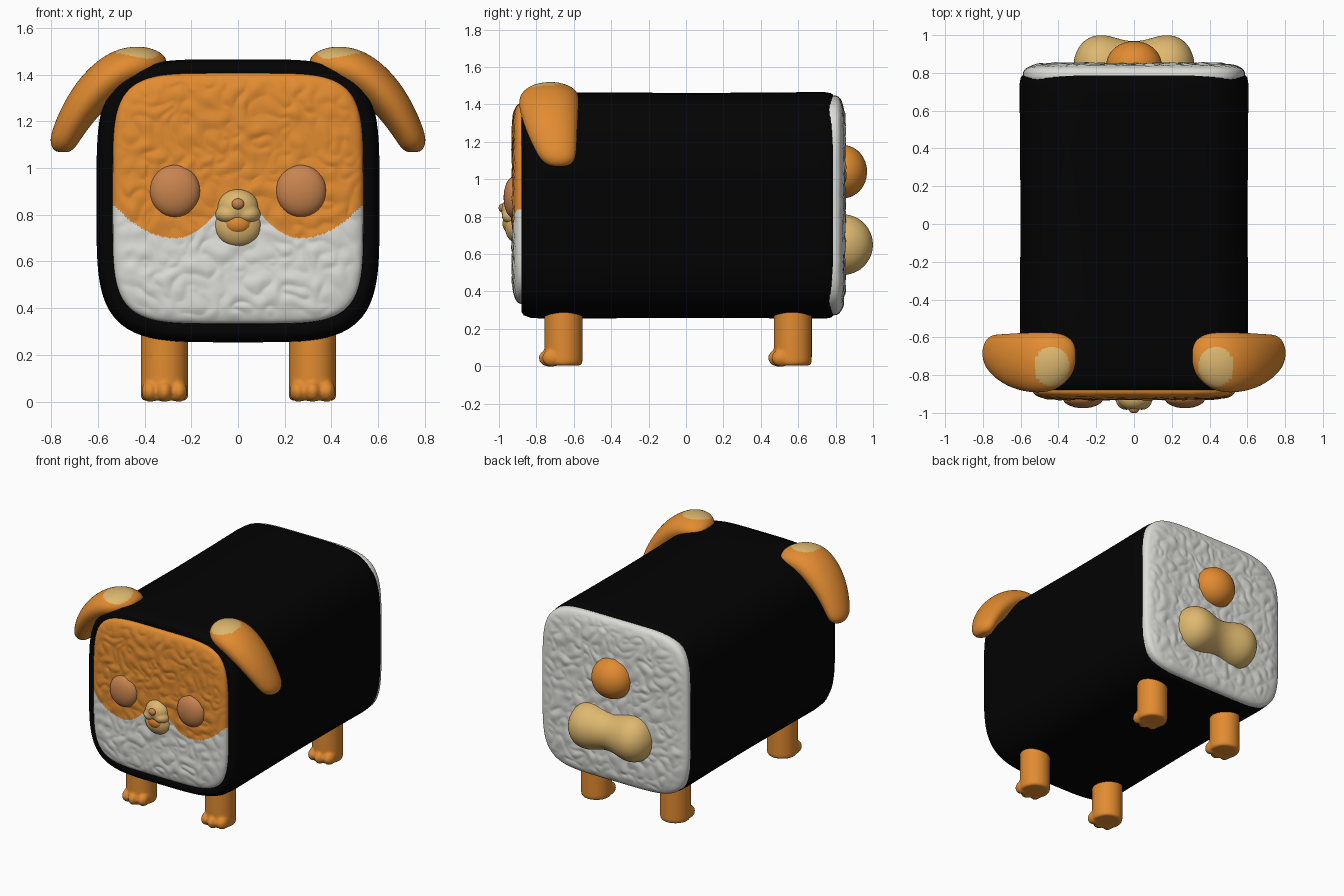
import bpy, bmesh, math
from mathutils import Vector, Matrix, noise

if "Cube" in bpy.data.objects:
    bpy.data.objects.remove(bpy.data.objects["Cube"])


def material(name, r, g, b):
    m = bpy.data.materials.new(name)
    m.diffuse_color = (r, g, b, 1)
    m.use_nodes = True
    m.node_tree.nodes["Principled BSDF"].inputs["Base Color"].default_value = m.diffuse_color
    return m


BLACK = material("seaweed black", 0.0008, 0.0008, 0.0008)
WHITE = material("rice white", 0.72, 0.72, 0.69)
ORANGE = material("fur orange", 0.76, 0.26, 0.03)
TAN = material("light tan", 0.73, 0.48, 0.16)
BROWN = material("soft brown", 0.58, 0.23, 0.078)


def finish(name, bm, mats, subsurf=0, angle=180, voxel=0):
    """Turn a bmesh into a smooth shaded object, optionally fusing its pieces."""
    bmesh.ops.recalc_face_normals(bm, faces=bm.faces)
    me = bpy.data.meshes.new(name)
    bm.to_mesh(me)
    bm.free()
    ob = bpy.data.objects.new(name, me)
    bpy.context.collection.objects.link(ob)
    for m in mats:
        me.materials.append(m)
    bpy.ops.object.select_all(action='DESELECT')
    ob.select_set(True)
    bpy.context.view_layer.objects.active = ob
    if subsurf:
        ob.modifiers.new("Subdivision", 'SUBSURF').levels = subsurf
    if voxel:
        mod = ob.modifiers.new("Fuse", 'REMESH')
        mod.mode = 'VOXEL'
        mod.voxel_size = voxel
        ob.modifiers.new("Soften", 'SMOOTH').iterations = 4
    for mod in list(ob.modifiers):
        bpy.ops.object.modifier_apply(modifier=mod.name)
    bpy.ops.object.shade_smooth_by_angle(angle=math.radians(angle))
    return ob


def loft(rings):
    """Skin a list of closed rings and cap both ends."""
    bm = bmesh.new()
    vs = [[bm.verts.new(p) for p in ring] for ring in rings]
    n = len(vs[0])
    for a, b in zip(vs, vs[1:]):
        for i in range(n):
            j = (i + 1) % n
            bm.faces.new((a[i], a[j], b[j], b[i]))
    bm.faces.new(vs[0])
    bm.faces.new(vs[-1])
    return bm


def add_ball(bm, centre, radii, seg=32):
    mat = Matrix.Translation(centre) @ Matrix.Diagonal((*radii, 1))
    bmesh.ops.create_uvsphere(bm, u_segments=seg, v_segments=seg // 2, radius=1, matrix=mat)
    return bm


def ellipsoid(name, centre, radii, mat, seg=32):
    return finish(name, add_ball(bmesh.new(), centre, radii, seg), [mat])


def squircle(half, cz, y, power, count):
    """Rounded square ring in the xz plane."""
    pts = []
    for i in range(count):
        a = 2 * math.pi * (i + 0.5) / count
        c, s = math.cos(a), math.sin(a)
        r = half / (abs(c) ** power + abs(s) ** power) ** (1 / power)
        pts.append(Vector((r * c, y, cz + r * s)))
    return pts


# Seaweed wrap
wrap = [(-0.865, 0.86), (-0.88, 0.90), (-0.88, 0.94), (-0.868, 0.97), (-0.83, 0.992),
        (-0.75, 1), (-0.4, 0.996), (0, 0.992), (0.4, 0.995), (0.7, 1), (0.75, 0.998),
        (0.775, 0.99), (0.787, 0.975), (0.787, 0.9)]
finish("seaweed_wrap", loft([squircle(0.606 * s, 0.86, y, 4.3, 128) for y, s in wrap]),
       [BLACK], angle=50)


# Bumpy rice cushions closing both ends
def cushion(name, half, cz, power, y_base, y_rim, y_out, edge, mats):
    seg, steps = 360, 84
    rings = [squircle(half, cz, y_base, power, seg)]
    for k in range(steps):
        s = 1 - (k / steps) ** 1.4
        y = y_rim + (y_out - y_rim) * (1 - s ** 9) ** (1 / edge)
        ring = squircle(half * s, cz, y, power, seg)
        fade = min(1, (1 - s) / 0.12)
        for p in ring:
            warp = 0.03 * noise.noise(Vector((p.x * 7, 3, p.z * 7)))
            bump = abs(noise.noise(Vector(((p.x + warp) * 15, y_out * 9, (p.z - warp) * 15))))
            p.y += math.copysign(0.014, y_out) * (bump - 0.25) * fade
        rings.append(ring)
    return finish(name, loft(rings), mats)


cushion("rice_back", 0.588, 0.86, 5, 0.745, 0.787, 0.85, 2.8, [WHITE])
face = cushion("rice_face", 0.537, 0.87, 5, -0.80, -0.868, -0.928, 3.2, [WHITE, ORANGE])
for f in face.data.polygons:
    d = abs(f.center.x) - 0.27
    edge = 0.70 + 0.14 * (d / (0.26 if d > 0 else 0.2)) ** 2
    f.material_index = int(f.center.z > min(edge, 0.84))

# Eyes
for side, sx in (("left", -1), ("right", 1)):
    ellipsoid("eye_" + side, (sx * 0.27, -0.92, 0.902), (0.108, 0.055, 0.112), BROWN)

# Muzzle: fused snout and lips, jaw, open mouth and nose
bm = add_ball(bmesh.new(), (0, -0.92, 0.835), (0.087, 0.068, 0.075))
for sx in (-1, 1):
    add_ball(bm, (sx * 0.04, -0.925, 0.802), (0.058, 0.06, 0.042))
finish("snout", bm, [TAN], voxel=0.007)
ellipsoid("jaw", (0, -0.91, 0.755), (0.101, 0.06, 0.094), TAN)
ellipsoid("mouth", (0, -0.943, 0.762), (0.058, 0.038, 0.046), ORANGE)
ellipsoid("nose", (0, -0.981, 0.846), (0.027, 0.021, 0.024), BROWN)

# Drooping ears: x, z, half thickness, y centre, half width
EAR = [(0.310, 1.435, 0.025, -0.70, 0.05), (0.328, 1.44, 0.055, -0.705, 0.10),
       (0.40, 1.445, 0.084, -0.725, 0.153), (0.50, 1.424, 0.096, -0.735, 0.163),
       (0.602, 1.345, 0.09, -0.73, 0.155), (0.685, 1.24, 0.076, -0.715, 0.133),
       (0.738, 1.14, 0.064, -0.692, 0.108), (0.753, 1.10, 0.056, -0.684, 0.088),
       (0.758, 1.074, 0.036, -0.68, 0.058), (0.758, 1.068, 0.015, -0.68, 0.025)]
for side, sx in (("left", -1), ("right", 1)):
    rings = []
    for i, (x, z, t, yc, w) in enumerate(EAR):
        a, b = EAR[max(i - 1, 0)], EAR[min(i + 1, len(EAR) - 1)]
        d = Vector((b[0] - a[0], b[1] - a[1])).normalized()
        rings.append([])
        for k in range(24):
            u = 2 * math.pi * k / 24
            off = t * math.sin(u)
            rings[-1].append((sx * (x - d.y * off), yc + w * math.cos(u), z + d.x * off))
    ear = finish("ear_" + side, loft(rings), [ORANGE, TAN], subsurf=3)
    for f in ear.data.polygons:
        c = f.center
        inside = ((abs(c.x) - 0.435) / 0.095) ** 2 + ((c.y + 0.755) / 0.105) ** 2 < 1
        f.material_index = int(inside and c.z > 1.44)

# Legs, each fused with three toes
PROFILE = [(0.004, 0.088), (0.012, 0.099), (0.03, 0.102), (0.1, 0.102), (0.34, 0.102)]
for end, y in (("front", -0.655), ("back", 0.571)):
    for side, x in (("left", -0.315), ("right", 0.319)):
        bm = loft([[(x + r * math.cos(k * math.pi / 16),
                     y + r * math.sin(k * math.pi / 16), z) for k in range(32)]
                   for z, r in PROFILE])
        for i in (-1, 0, 1):
            add_ball(bm, (x + i * 0.062, y - 0.078 + 0.018 * abs(i), 0.044),
                     (0.037, 0.055, 0.046), 20)
        finish(f"{end}_leg_{side}", bm, [ORANGE], voxel=0.009)

# Tail and the peanut-shaped rump
ellipsoid("tail", (0, 0.84, 1.04), (0.147, 0.128, 0.142), ORANGE, 48)
half = [(0.32, 0.02), (0.312, 0.06), (0.288, 0.112), (0.24, 0.154), (0.18, 0.168),
        (0.12, 0.158), (0.06, 0.138)]
profile = [(-x, r) for x, r in half] + [(0, 0.13)] + half[::-1]
finish("rump", loft([[(x, 0.837 + r * math.cos(k * math.pi / 12),
                       0.65 + r * math.sin(k * math.pi / 12)) for k in range(24)]
                     for x, r in profile]), [TAN], subsurf=2)
